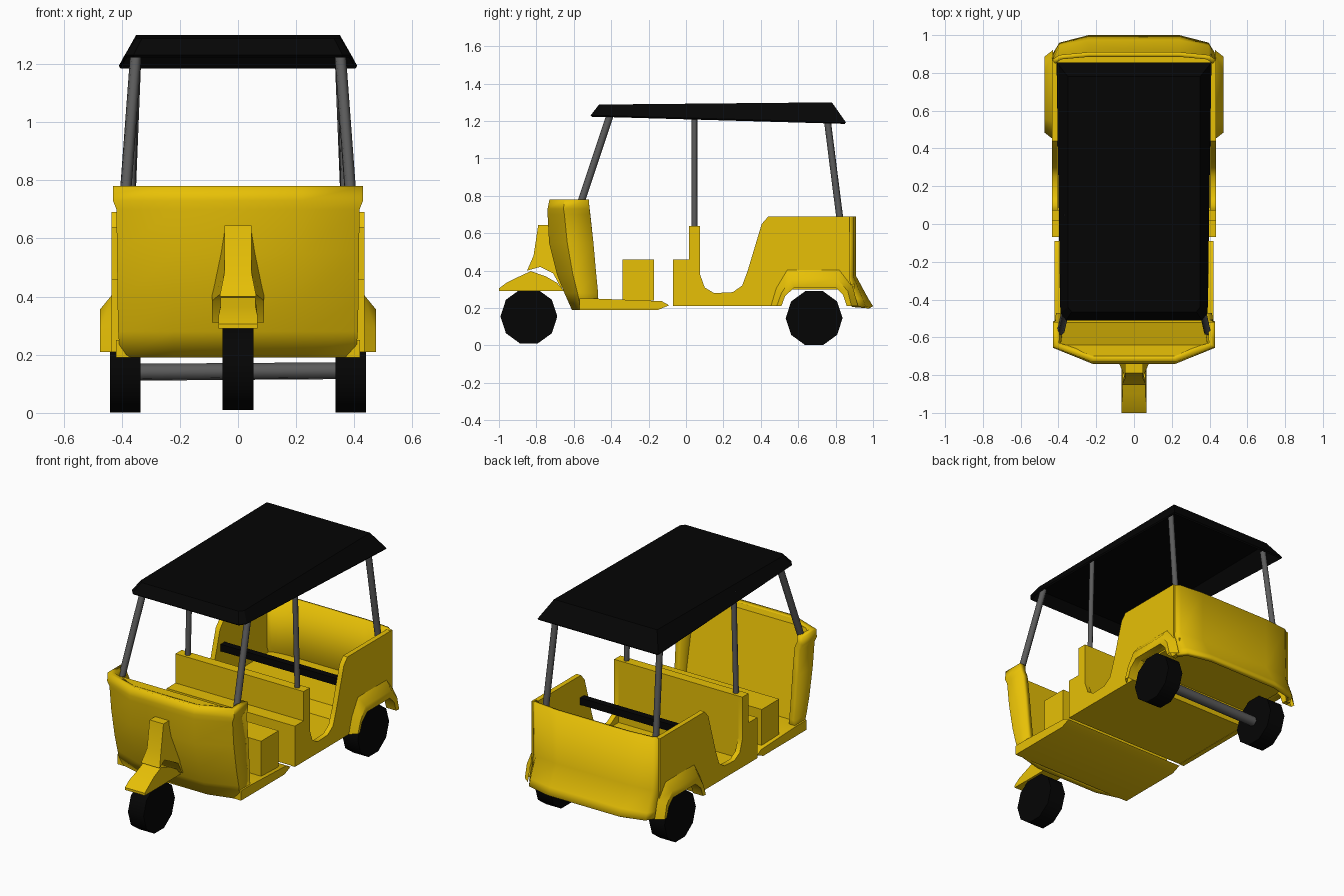
import bpy, bmesh, math
from mathutils import Vector

if "Cube" in bpy.data.objects:
    bpy.data.objects.remove(bpy.data.objects["Cube"])


def material(name, rgb):
    m = bpy.data.materials.new(name)
    m.diffuse_color = (*rgb, 1)
    m.use_nodes = True
    m.node_tree.nodes["Principled BSDF"].inputs["Base Color"].default_value = m.diffuse_color
    return m


YELLOW = material("yellow paint", (0.88, 0.58, 0.002))
BLACK = material("black", (0.0015, 0.0015, 0.0015))
GREY = material("grey metal", (0.105, 0.105, 0.105))


def make(name, verts, faces, mat, smooth=None, fix=True, thick=0):
    me = bpy.data.meshes.new(name)
    me.from_pydata(verts, [], faces)
    if fix:
        bm = bmesh.new()
        bm.from_mesh(me)
        bmesh.ops.recalc_face_normals(bm, faces=bm.faces)
        bm.to_mesh(me)
        bm.free()
    me.materials.append(mat)
    ob = bpy.data.objects.new(name, me)
    bpy.context.collection.objects.link(ob)
    if thick:
        mod = ob.modifiers.new("thickness", 'SOLIDIFY')
        mod.thickness = thick
        mod.offset = -1
    if smooth:
        bpy.ops.object.select_all(action='DESELECT')
        ob.select_set(True)
        bpy.context.view_layer.objects.active = ob
        bpy.ops.object.shade_smooth_by_angle(angle=math.radians(smooth))
    return ob


def prism(name, profile, x0, x1, mat, smooth=None, half=None):
    """Extrude a (y, z) profile along x; half(y, z) can vary the half width."""
    n = len(profile)
    lo = [(-half(y, z) if half else x0, y, z) for y, z in profile]
    hi = [(half(y, z) if half else x1, y, z) for y, z in profile]
    faces = [(i, (i + 1) % n, n + (i + 1) % n, n + i) for i in range(n)]
    faces += [tuple(range(n)), tuple(range(2 * n - 1, n - 1, -1))]
    return make(name, lo + hi, faces, mat, smooth)


def loft(name, rows, mat, smooth=None, fix=False, thick=0):
    n = len(rows[0])
    verts = [p for r in rows for p in r]
    faces = [(i * n + j, i * n + j + 1, (i + 1) * n + j + 1, (i + 1) * n + j)
             for i in range(len(rows) - 1) for j in range(n - 1)]
    return make(name, verts, faces, mat, smooth, fix, thick)


def tube(name, a, b, r, mat, sides=6):
    a, b = Vector(a), Vector(b)
    d = (b - a).normalized()
    u = d.orthogonal().normalized()
    v = d.cross(u)
    ring = [(u * math.cos(t) + v * math.sin(t)) * r
            for t in (2 * math.pi * k / sides for k in range(sides))]
    verts = [a + p for p in ring] + [b + p for p in ring]
    faces = [(k, (k + 1) % sides, sides + (k + 1) % sides, sides + k) for k in range(sides)]
    faces += [tuple(range(sides)), tuple(range(sides, 2 * sides))]
    return make(name, verts, faces, mat, 65)


def wheel(name, x0, x1, y, z):
    pts = [(y + 0.152 * math.cos(math.radians(36 * k)),
            z + 0.152 * math.sin(math.radians(36 * k))) for k in range(10)]
    return prism(name, pts, x0, x1, BLACK, 40)


# wheels and rear axle
wheel("front_wheel", -0.053, 0.053, -0.84, 0.155)
wheel("rear_wheel_right", 0.335, 0.44, 0.685, 0.146)
wheel("rear_wheel_left", -0.44, -0.335, 0.685, 0.146)
tube("rear_axle", (-0.34, 0.68, 0.14), (0.34, 0.68, 0.145), 0.03, GREY)

# front mudguard and steering column cover
prism("front_mudguard", [(-1, .29), (-1, .305), (-.96, .335), (-.9, .365), (-.83, .397),
                         (-.75, .37), (-.69, .335), (-.65, .29)], 0, 0, YELLOW, 40,
      half=lambda y, z: 0.067 if z < .35 else 0.06)
prism("steering_cover", [(-.79, .645), (-.72, .645), (-.68, .42), (-.63, .31), (-.67, .31),
                         (-.71, .385), (-.78, .42), (-.85, .4), (-.815, .48)], 0, 0, YELLOW, 40,
      half=lambda y, z: 0.047 if z > .41 and y < -.69 else (0.063 if y < -.75 else 0.09))

# front shield: wrapped shell, levels of (z, front y, corner y, back y, half width)
levels = [(.19, -.61, -.56, -.47, .405), (.28, -.65, -.58, -.47, .412),
          (.38, -.69, -.605, -.48, .414), (.55, -.732, -.635, -.495, .416),
          (.70, -.74, -.65, -.512, .418), (.73, -.74, -.655, -.516, .43),
          (.78, -.73, -.65, -.52, .43)]
loft("front_shield", [[(-w, yb, z), (-w, yc, z), (-.22, yf, z), (.22, yf, z), (w, yc, z),
                       (w, yb, z)] for z, yf, yc, yb, w in levels], YELLOW, 40, thick=0.04)
# sloping inner face behind the shield
prism("shield_inner_panel", [(-.70, .775), (-.64, .775), (-.52, .24), (-.57, .22)], 0, 0, YELLOW,
      half=lambda y, z: 0.3 if y < -.68 else 0.388)

# driver floor and seat box
prism("driver_floor", [(-.57, .19), (-.15, .19), (-.09, .215), (-.13, .237), (-.47, .25),
                       (-.57, .25)], -.42, .42, YELLOW, 30)
prism("driver_seat", [(-.34, .24), (-.17, .24), (-.17, .46), (-.34, .46)], -.395, .395, YELLOW)

# rear tub: ledge, divider and stepped floor in one profile
prism("rear_tub_floor", [(-.07, .212), (-.07, .46), (.015, .46), (.015, .64), (.075, .64),
                         (.075, .26), (.47, .26), (.5, .33), (.9, .33), (.9, .30),
                         (.53, .30), (.5, .212)], -.41, .41, YELLOW)

# rear wall with a flared lower edge
rows = [(.21, 1.0, .96, .90), (.25, .975, .945, .89), (.37, .91, .895, .87), (.69, .91, .895, .87)]
loft("rear_wall", [[(.432, yc, z), (.395, ym, z), (.24, yf, z), (-.24, yf, z), (-.395, ym, z),
                    (-.432, yc, z)] for z, yf, ym, yc in rows], YELLOW, 40, thick=0.025)

# rear side panels and flared wheel arches
arch = [(.51, .21), (.53, .265), (.58, .31), (.8, .31), (.84, .27), (.86, .21)]
mid = [(.485, .21), (.51, .28), (.56, .355), (.81, .355), (.865, .29), (.885, .21)]
rim = [(.45, .21), (.48, .31), (.54, .41), (.82, .41), (.89, .32), (.92, .21)]
panel = [(-.07, .21), (-.07, .46), (.015, .46), (.015, .64), (.075, .64), (.075, .38),
         (.1, .31), (.15, .28), (.25, .285), (.3, .32), (.33, .4), (.39, .6), (.405, .65),
         (.44, .69), (.875, .69), (.875, .36), (.9, .21)] + arch[::-1]
for s, side in ((1, "right"), (-1, "left")):
    prism("side_panel_" + side, panel, s * .405, s * .435, YELLOW, 40)
    loft("wheel_arch_" + side,
         [[(s * x, y, z) for y, z in line]
          for line, x in ((arch, .42), (arch, .472), (mid, .475), (rim, .43))],
         YELLOW, 50, fix=True)
    # roof posts
    tube("front_post_" + side, (s * .388, -.57, .74), (s * .35, -.4, 1.25), .02, GREY)
    tube("middle_post_" + side, (s * .372, .045, .62), (s * .355, .045, 1.26), .016, GREY)
    tube("rear_post_" + side, (s * .375, .83, .62), (s * .35, .75, 1.25), .019, GREY)

# passenger seat bar
prism("seat_bar", [(.41, .512), (.45, .512), (.45, .555), (.41, .555)], -.41, .41, BLACK)

# roof canopy: shallow hipped shell with clipped front corners
low = [(-.36, -.51, 1.23), (.36, -.51, 1.23), (.39, -.47, 1.23),
       (.41, .855, 1.193), (-.41, .855, 1.193), (-.39, -.47, 1.23)]
top = [(-.33, -.465, 1.288), (.33, -.465, 1.288), (.35, -.44, 1.288),
       (.35, .78, 1.3), (-.35, .78, 1.3), (-.35, -.44, 1.288)]
make("roof", low + top, [(k, (k + 1) % 6, 6 + (k + 1) % 6, 6 + k) for k in range(6)]
     + [tuple(range(6, 12))], BLACK, fix=False, thick=0.012)
